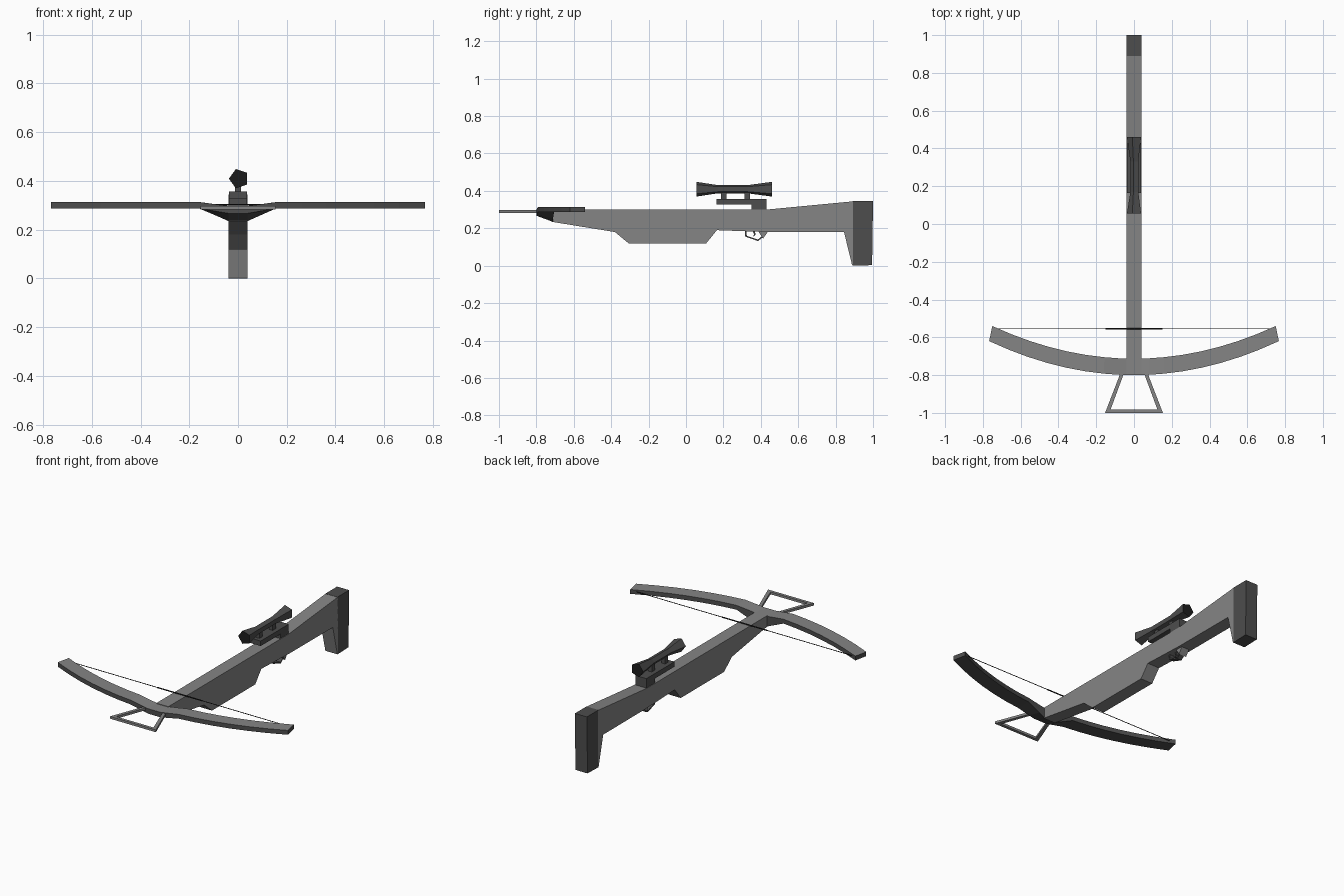
import bpy, bmesh, math

if "Cube" in bpy.data.objects:
    bpy.data.objects.remove(bpy.data.objects["Cube"])


def material(name, v):
    m = bpy.data.materials.new(name)
    m.diffuse_color = (v, v, v, 1)
    m.use_nodes = True
    m.node_tree.nodes["Principled BSDF"].inputs["Base Color"].default_value = m.diffuse_color
    return m


GREY = material("mid_grey", 0.235)
DARK = material("dark_grey", 0.075)
BLACK = material("black", 0.012)


def loft(name, rings, mats, rule=None, closed=False):
    """Skin a list of equal rings, cap the ends, colour faces by rule(face)."""
    bm = bmesh.new()
    vs = [[bm.verts.new(p) for p in r] for r in rings]
    n = len(vs[0])
    for a, b in zip(vs, vs[1:]):
        for i in range(n):
            j = (i + 1) % n
            bm.faces.new((a[i], a[j], b[j], b[i]))
    bm.faces.new(vs[0])
    bm.faces.new(vs[-1])
    bmesh.ops.recalc_face_normals(bm, faces=bm.faces)
    bm.normal_update()
    if rule:
        for f in bm.faces:
            f.material_index = rule(f)
    me = bpy.data.meshes.new(name)
    bm.to_mesh(me)
    bm.free()
    for m in mats:
        me.materials.append(m)
    ob = bpy.data.objects.new(name, me)
    bpy.context.collection.objects.link(ob)
    return ob


def side_profile(name, pts, half, mat):
    """Extrude a (y, z) outline across x."""
    return loft(name, [[(x, y, z) for y, z in pts] for x in (-half, half)], [mat])


def box(name, half, y0, y1, z0, z1, mat):
    return side_profile(name, [(y0, z0), (y1, z0), (y1, z1), (y0, z1)], half, mat)


# stock and shoulder butt
side_profile("stock", [
    (-0.72, 0.235), (-0.38, 0.18), (-0.305, 0.118), (0.107, 0.118),
    (0.165, 0.19), (0.43, 0.18), (0.845, 0.179), (0.888, 0.003), (0.893, 0.003),
    (0.893, 0.344), (0.43, 0.30), (-0.72, 0.30)], 0.04, GREY)
side_profile("butt", [
    (0.89, 0.0), (0.995, 0.003), (1.0, 0.345), (0.89, 0.345)], 0.04, DARK)

# bow: curved limbs meeting in a deeper hub, light on top and dark elsewhere
half = [0.04, 0.08, 0.16, 0.26, 0.36, 0.46, 0.56, 0.66, 0.767]
stations = [-x for x in reversed(half)] + half
rings = []
for x in stations:
    t = x / 0.767
    k = min(max((abs(x) - 0.04) / 0.12, 0), 1)
    yo, yi, xi = -0.80 + 0.18 * t * t, -0.713 + 0.173 * t * t, x * 0.978
    top = 0.297 + 0.016 * k
    rings.append([(x, yo, 0.267 + 0.02 * k), (xi, yi, 0.235 + 0.052 * k),
                  (xi, yi, top), (x, yo, top)])
loft("bow", rings, [DARK, GREY], lambda f: int(f.normal.z > 0.5))

# foot stirrup
outer = [(-0.072, -0.79), (-0.153, -1.0), (0.153, -1.0), (0.072, -0.79)]
inner = [(-0.053, -0.79), (-0.124, -0.982), (0.124, -0.982), (0.053, -0.79)]
loft("stirrup", [[(*o, 0.283), (*i, 0.283), (*i, 0.297), (*o, 0.297)]
                 for o, i in zip(outer, inner)], [GREY])


# bowstring with a thicker middle serving
def cord(name, hx, r):
    loft(name, [[(x, -0.555 + r * math.cos(a * math.tau / 6),
                  0.302 + r * math.sin(a * math.tau / 6)) for a in range(6)]
                for x in (-hx, hx)], [BLACK])


cord("string", 0.735, 0.002)
cord("string_serving", 0.15, 0.0035)

# scope: five-sided flared tube with black lenses
angles = [math.radians(180 + 72 * i) for i in range(5)]
loft("scope", [[(0.004 + r * math.cos(a), y, 0.409 + r * math.sin(a)) for a in angles]
               for y, r in ((0.055, 0.0415), (0.17, 0.023), (0.33, 0.023), (0.46, 0.0415))],
     [DARK, BLACK], lambda f: int(abs(f.normal.y) > 0.9))

# scope mount
box("scope_rail", 0.037, 0.163, 0.43, 0.327, 0.357, DARK)
box("scope_mount_block", 0.037, 0.35, 0.43, 0.295, 0.357, DARK)
for name, y in (("front", 0.187), ("rear", 0.313)):
    box(name + "_scope_post", 0.012, y, y + 0.03, 0.355, 0.395, DARK)

# trigger guard, trigger and grip wedge
go = [(0.315, 0.19), (0.317, 0.155), (0.385, 0.132), (0.412, 0.152)]
gi = [(0.323, 0.19), (0.325, 0.160), (0.384, 0.140), (0.404, 0.156)]
loft("trigger_guard", [[(-0.015, *o), (0.015, *o), (0.015, *i), (-0.015, *i)]
                       for o, i in zip(go, gi)], [DARK])
side_profile("trigger", [(0.355, 0.19), (0.368, 0.19), (0.372, 0.165),
                         (0.358, 0.155), (0.364, 0.168)], 0.008, DARK)
side_profile("guard_wedge", [(0.385, 0.185), (0.438, 0.182), (0.412, 0.145)], 0.025, GREY)
